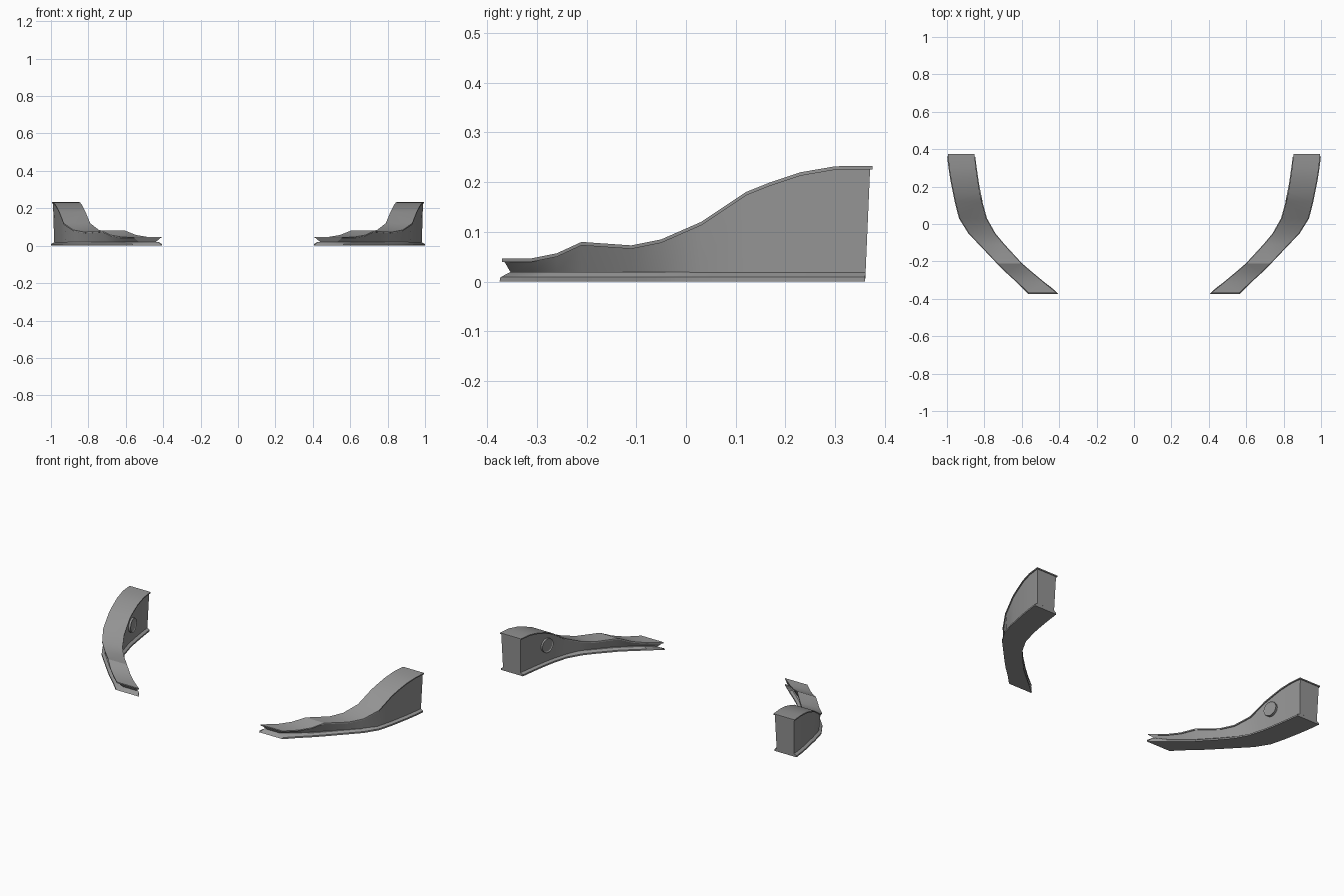
import bpy, bmesh
from mathutils import Vector, Matrix

cube = bpy.data.objects.get("Cube")
if cube:
    bpy.data.objects.remove(cube, do_unlink=True)

grey = bpy.data.materials.new("mid_grey")
grey.use_nodes = True
grey.diffuse_color = (0.3, 0.3, 0.3, 1)
bsdf = grey.node_tree.nodes["Principled BSDF"]
bsdf.inputs["Base Color"].default_value = (0.3, 0.3, 0.3, 1)
bsdf.inputs["Roughness"].default_value = 0.6

# Stations along the blade: y, top height, outer x, inner x
STATIONS = [
    (-.37, .047, .56, .41), (-.31, .047, .625, .485), (-.26, .057, .68, .545),
    (-.21, .08, .73, .603), (-.11, .073, .825, .695), (-.05, .085, .882, .745),
    (.03, .12, .932, .79), (.12, .18, .955, .815), (.17, .2, .965, .825),
    (.23, .22, .977, .835), (.3, .232, .988, .845), (.375, .233, .995, .853),
]
THICK = .007   # top plate
FOOT = .02     # height of the foot flange


def finish(name, bm):
    """Turn a bmesh for the left side into a mirrored, shaded object."""
    bmesh.ops.recalc_face_normals(bm, faces=bm.faces)
    mesh = bpy.data.meshes.new(name)
    bm.to_mesh(mesh)
    bm.free()
    mesh.materials.append(grey)
    obj = bpy.data.objects.new(name, mesh)
    bpy.context.collection.objects.link(obj)
    mirror = obj.modifiers.new("Mirror", 'MIRROR')
    mirror.use_mirror_merge = False
    bpy.ops.object.select_all(action='DESELECT')
    obj.select_set(True)
    bpy.context.view_layer.objects.active = obj
    bpy.ops.object.shade_smooth_by_angle(angle=0.5)
    return obj


def sweep(name, half_section, front, back):
    """Loft a section given as (inset, height) pairs from bottom to top.

    front and back hold the y of every height row at the two end caps."""
    bm = bmesh.new()
    rings = []
    for n, (y, top, outer, inner) in enumerate(STATIONS):
        rows = half_section(y, top)
        ys = [y] * len(rows)
        if n == 0:
            ys = front
        elif n == len(STATIONS) - 1:
            ys = back
        right = [Vector((outer - d, yy, z)) for (d, z), yy in zip(rows, ys)]
        left = [Vector((inner + d, yy, z)) for (d, z), yy in zip(rows, ys)]
        rings.append([bm.verts.new(p) for p in right + left[::-1]])
    for a, b in zip(rings, rings[1:]):
        for k in range(len(a)):
            j = (k + 1) % len(a)
            bm.faces.new((a[k], a[j], b[j], b[k]))
    bm.faces.new(rings[0])
    bm.faces.new(rings[-1])
    return finish(name, bm)


def foot_section(y, top):
    return [(-.004, 0), (-.004, .009), (.016, FOOT)]


def web_section(y, top):
    # The web undercuts more towards the low front end
    undercut = .012 + .02 * min(1, max(0, (.03 - y) / .2))
    return [(undercut, FOOT - .002), (.006, top - THICK)]


def plate_section(y, top):
    return [(0, top - THICK), (0, top)]


sweep("foot_flange", foot_section, [-.375, -.373, -.352], [.36, .36, .361])
sweep("web_body", web_section, [-.352, -.365], [.361, .37])
sweep("top_plate", plate_section, [-.37, -.37], [.375, .375])

# Round boss on the inner wall, with a thin rim around a recessed face
normal = Vector((-1, .2, 0)).normalized()
place = Matrix.Translation((.832, .16, .12)) @ normal.to_track_quat('Z', 'Y').to_matrix().to_4x4()
bm = bmesh.new()
bmesh.ops.create_cone(bm, cap_ends=True, segments=32, radius1=.042, radius2=.042, depth=.028)
cap = max(bm.faces, key=lambda f: f.calc_center_median().z)
bmesh.ops.inset_individual(bm, faces=[cap], thickness=.006)
bmesh.ops.translate(bm, verts=cap.verts, vec=(0, 0, -.004))
bmesh.ops.transform(bm, matrix=place, verts=bm.verts)
finish("inner_boss", bm)
